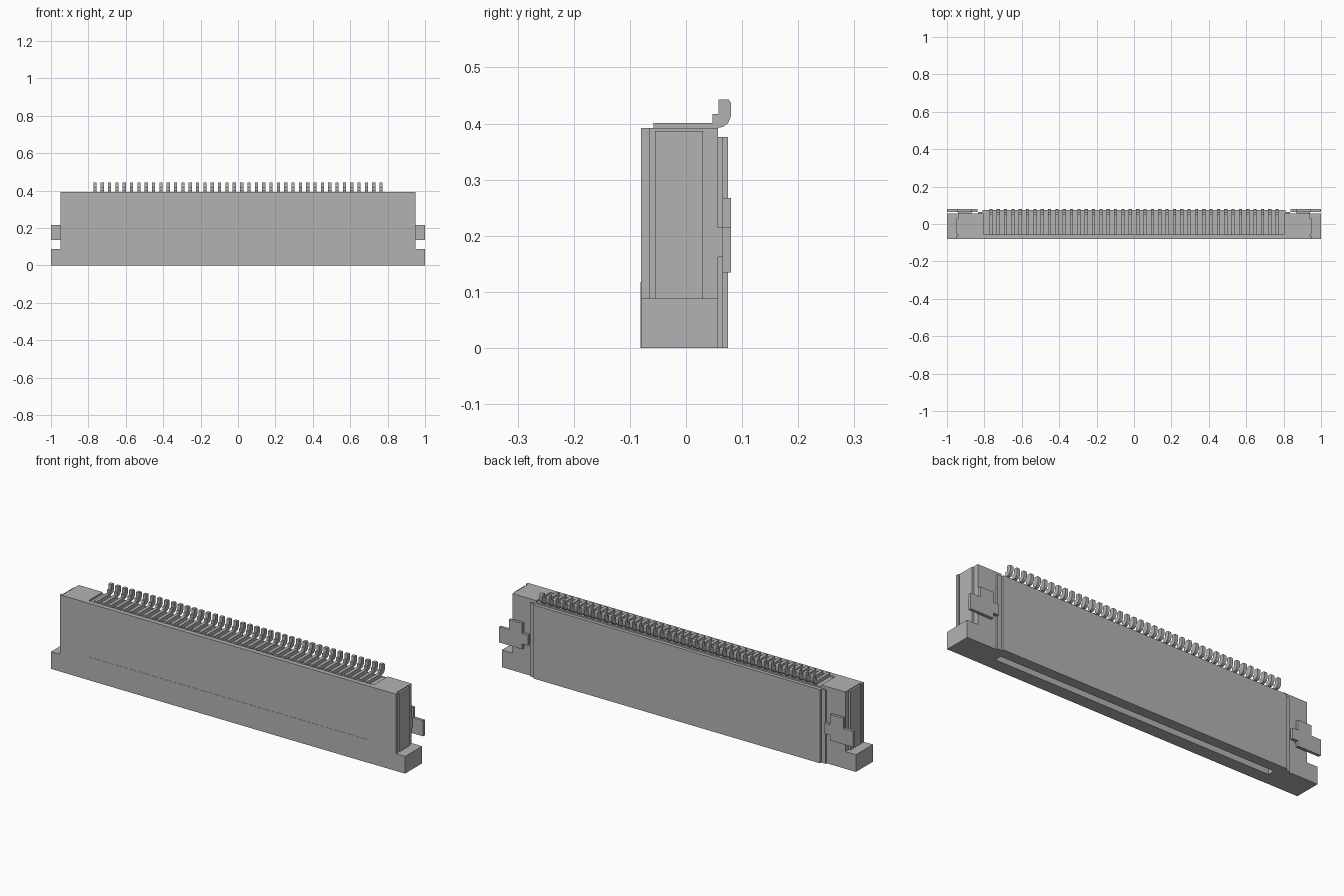
import bpy, bmesh

cube = bpy.data.objects.get("Cube")
if cube:
    bpy.data.objects.remove(cube, do_unlink=True)

grey = bpy.data.materials.new("plain grey")
grey.use_nodes = True
grey.diffuse_color = (0.45, 0.45, 0.45, 1)
grey.node_tree.nodes["Principled BSDF"].inputs["Base Color"].default_value = (0.45, 0.45, 0.45, 1)


def finish(name, bm):
    bmesh.ops.recalc_face_normals(bm, faces=bm.faces)
    mesh = bpy.data.meshes.new(name)
    bm.to_mesh(mesh)
    bm.free()
    mesh.materials.append(grey)
    obj = bpy.data.objects.new(name, mesh)
    bpy.context.collection.objects.link(obj)
    return obj


def prism(name, outline, place, shift):
    """Extrude a 2D outline, mapped to 3D by place, along shift."""
    bm = bmesh.new()
    face = bm.faces.new([bm.verts.new(place(a, b)) for a, b in outline])
    ext = bmesh.ops.extrude_face_region(bm, geom=[face])
    verts = [g for g in ext["geom"] if isinstance(g, bmesh.types.BMVert)]
    bmesh.ops.translate(bm, vec=shift, verts=verts)
    return finish(name, bm)


def box(name, x0, x1, y0, y1, z0, z1):
    return prism(name, [(x0, y0), (x1, y0), (x1, y1), (x0, y1)],
                 lambda a, b: (a, b, z0), (0, 0, z1 - z0))


def mirror(obj):
    obj.modifiers.new("mirror", "MIRROR")


def cut(obj, cutter):
    mod = obj.modifiers.new("cut", "BOOLEAN")
    mod.object = cutter
    mod.solver = "EXACT"
    cutter.hide_render = True
    cutter.hide_viewport = True
    cutter.display_type = "WIRE"


# Housing with its wide foot, cut from one front outline
side = [(1, 0), (1, 0.088), (0.94, 0.088), (0.94, 0.392)]
outline = side + [(-x, z) for x, z in reversed(side)]
housing = prism("housing", outline, lambda a, b: (a, -0.08, b), (0, 0.137, 0))

# Cable slot underneath and shallow contact tray on top
cut(housing, box("cable_slot_cutter", -0.78, 0.78, -0.015, 0.022, -0.05, 0.3))
cut(housing, box("contact_tray_cutter", -0.805, 0.805, -0.055, 0.2, 0.383, 0.5))

# Front wall lips and raised back panel
lip = box("front_lip", 0.935, 0.95, -0.08, -0.065, 0.088, 0.392)
mirror(lip)
box("back_panel", -0.81, 0.81, 0.056, 0.075, 0, 0.376)
strip = box("back_panel_edge", 0.81, 0.835, 0.056, 0.065, 0, 0.376)
mirror(strip)
box("front_step", -0.8, 0.8, -0.081, -0.079, 0, 0.118)

# Retaining plates held against the ends
end_plate = box("end_plate", 0.935, 0.95, -0.055, 0.03, 0.08, 0.387)
mirror(end_plate)

# Cross shaped solder tabs with the lug that joins them to the housing
cross = [(0.838, 0.162), (0.87, 0.162), (0.87, 0.135), (1, 0.135), (1, 0.215),
         (0.945, 0.215), (0.945, 0.267), (0.87, 0.267), (0.87, 0.215), (0.838, 0.215)]
tab = prism("solder_tab", cross, lambda a, b: (a, 0.065, b), (0, 0.015, 0))
mirror(tab)
lug = box("solder_tab_lug", 0.87, 0.94, 0.05, 0.066, 0.162, 0.215)
mirror(lug)

# Row of forty bent contacts
profile = [(-0.058, 0.38), (0.05, 0.38), (0.054, 0.392), (0.066, 0.394), (0.075, 0.401),
           (0.08, 0.413), (0.08, 0.437), (0.076, 0.443), (0.058, 0.443), (0.058, 0.417),
           (0.047, 0.417), (0.047, 0.401), (-0.058, 0.401)]
count, width, reach = 40, 0.017, 0.765
contact = prism("contacts", profile, lambda a, b: (-reach - width / 2, a, b), (width, 0, 0))
row = contact.modifiers.new("row", "ARRAY")
row.count = count
row.use_relative_offset = False
row.use_constant_offset = True
row.constant_offset_displace = (2 * reach / (count - 1), 0, 0)
